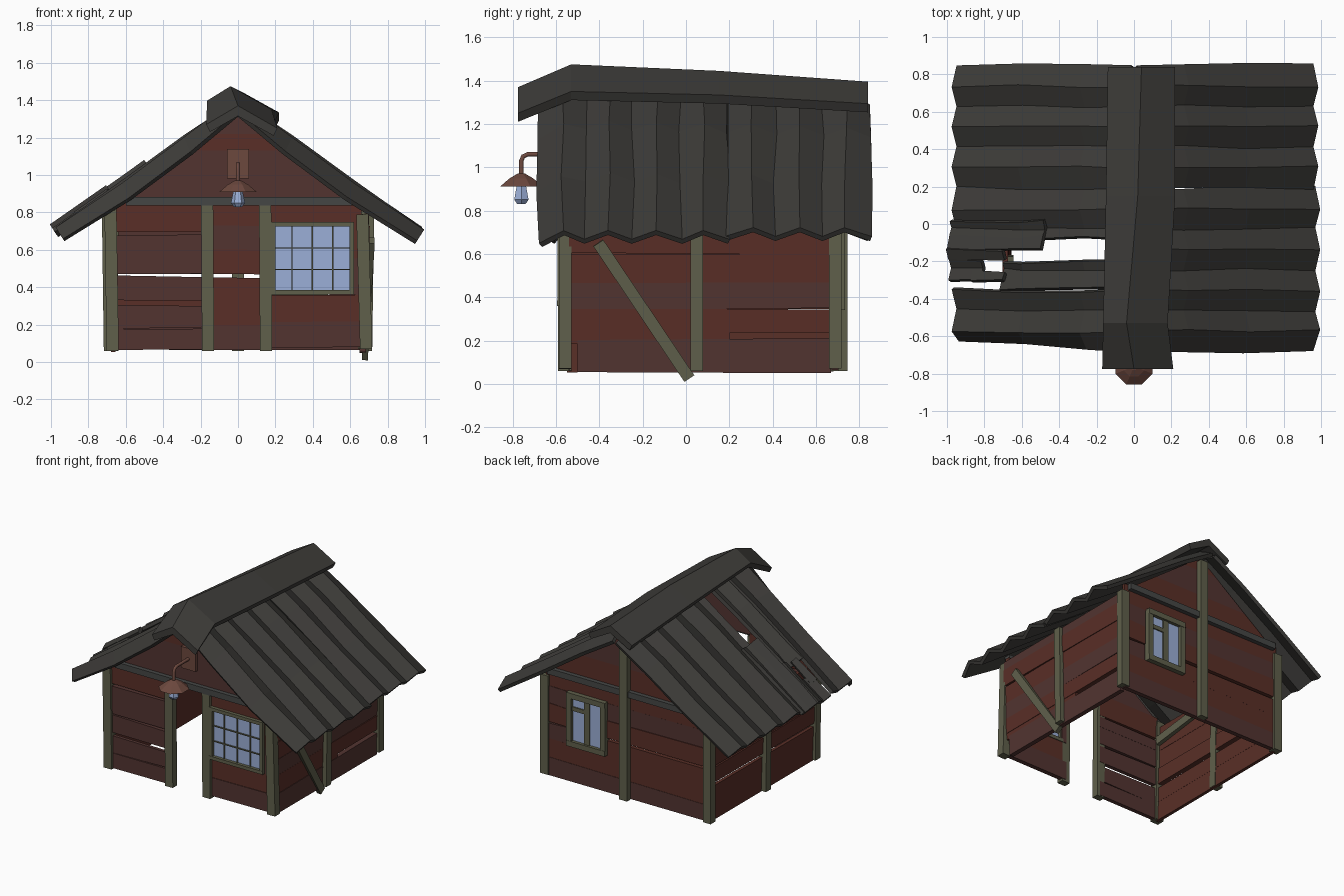
import bpy, bmesh, math, random
from mathutils import Vector as V

if "Cube" in bpy.data.objects:
    bpy.data.objects.remove(bpy.data.objects["Cube"])
random.seed(4)

def mat(name, *rgb):
    m = bpy.data.materials.new(name)
    m.diffuse_color = (*rgb, 1)
    m.use_nodes = True
    m.node_tree.nodes["Principled BSDF"].inputs["Base Color"].default_value = m.diffuse_color
    return m
RED, BROWN = mat("red_wood", .10, .028, .02), mat("brown_wood", .085, .034, .03)
POST, ROOF = mat("post_wood", .115, .115, .07), mat("roof_metal", .046, .044, .04)
BEAM = mat("dark_beam", .06, .062, .06)
GLASS, COPPER = mat("glass", .33, .43, .68), mat("copper", .15, .065, .048)

def finish(name, bm, *mats):
    me = bpy.data.meshes.new(name)
    bmesh.ops.recalc_face_normals(bm, faces=bm.faces)
    bm.to_mesh(me)
    bm.free()
    for m in mats:
        me.materials.append(m)
    ob = bpy.data.objects.new(name, me)
    bpy.context.collection.objects.link(ob)
    return ob

def prism(bm, a, b, slot=0):
    """Closed solid between two matching outlines."""
    va, vb = [bm.verts.new(p) for p in a], [bm.verts.new(p) for p in b]
    n = len(va)
    faces = [bm.faces.new(va), bm.faces.new(vb[::-1])]
    faces += [bm.faces.new((va[i], vb[i], vb[(i+1) % n], va[(i+1) % n])) for i in range(n)]
    for f in faces:
        f.material_index = slot

def bar(bm, p, q, wa, wb, slot=0):
    p, q = V(p), V(q)
    d = (q - p).normalized()
    ref = V((1, 0, 0)) if abs(d.x) < .9 else V((0, 1, 0))
    a = (ref - d * ref.dot(d)).normalized()
    b = d.cross(a)
    ring = [a*wa/2*s + b*wb/2*t for s, t in ((1, 1), (-1, 1), (-1, -1), (1, -1))]
    prism(bm, [p + r for r in ring], [q + r for r in ring], slot)

def beam(name, p, q, wa, wb, m=POST):
    bm = bmesh.new()
    bar(bm, p, q, wa, wb)
    return finish(name, bm, m)

# Plank walls: rows of slightly crooked boards, optionally split round a window
def j(s=.008):
    return random.uniform(-s, s)

def board(bm, place, u0, u1, z0, z1, t0=None, t1=None):
    t0, t1 = u0 if t0 is None else t0, u1 if t1 is None else t1
    k, d = (.0, .012) if t0 != u0 else (.007, .012 + abs(j(.006)))
    quad = [(u0, z0 + j(k)), (u1, z0 + j(k)), (t1, z1 + j(k)), (t0, z1 + j(k))]
    prism(bm, [place(u, z, -d) for u, z in quad], [place(u, z, d) for u, z in quad],
          random.randint(0, 1))

def wall(name, place, u0, u1, rows, hole=None, gaps={}):
    bm = bmesh.new()
    for i, (a, b) in enumerate(zip(rows, rows[1:])):
        b -= gaps.get(i, -.003)
        spans = [(u0, u1)]
        if hole and a < hole[3] - .02 and b > hole[2] + .02:
            spans = [(u0, hole[0]), (hole[1], u1)]
        for s, e in spans:
            board(bm, place, s, e, a, b)
    return finish(name, bm, RED, BROWN)

front = lambda u, z, d: V((u, -.553 + d, z))
back = lambda u, z, d: V((u, .688 + d, z))
right = lambda u, z, d: V((.665 + .03*z + d, u, z))
left = lambda u, z, d: V((-.665 - .03*z + d, u, z))
wall("front_wall_left", front, -.66, -.15, [.07, .18, .335, .475, .60, .69, .85],
     gaps={1: .03, 2: .018, 4: .008})
wall("front_wall_right", front, .15, .66, [.075, .21, .36, .56, .74, .85], (.19, .61, .37, .74))
wall("back_wall", back, -.67, .67, [.06, .19, .33, .47, .60, .73, .87], (.17, .49, .34, .73),
     gaps={2: .015})
wall("left_wall", left, -.55, .68, [.06, .20, .34, .47, .60, .70, .78], gaps={1: .028, 2: .012})
wall("right_wall_upper", right, -.54, .67, [.236, .345, .46, .60, .72, .79])
wall("right_wall_lower", right, -.5, .67, [.055, .205])
wall("right_wall_patch", right, -.54, .2, [.19, .25])

# Gables follow the roof slope
edge = lambda z: max(0.015, (1.322 - z) / .74)
for name, place in (("front_gable", front), ("back_gable", back)):
    bm = bmesh.new()
    rows = [.85, .95, 1.03, 1.13, 1.22, 1.31]
    for a, b in zip(rows, rows[1:]):
        board(bm, place, -edge(a), edge(a), a, b, -edge(b), edge(b))
    finish(name, bm, RED, BROWN)

# Posts, brace and cross beams
for n, x0, x1, y, z0, z1, depth in (
        ("front_left_post", -.67, -.682, -.557, .06, .83, .058),
        ("front_right_post", .685, .665, -.557, .07, .79, .058),
        ("door_left_post", -.16, -.165, -.565, .06, .84, .05),
        ("door_right_post", .15, .145, -.565, .06, .84, .05),
        ("back_left_post", -.675, -.675, .69, .06, .81, .058),
        ("back_right_post", .675, .675, .69, .07, .81, .058),
        ("back_centre_post", 0, 0, .725, .06, 1.28, .04),
        ("right_middle_post", .685, .695, .05, .06, .79, .058),
        ("left_middle_post", -.685, -.695, .05, .06, .79, .058)):
    beam(n, (x0, y, z0), (x1, y, z1), .065, depth)
beam("right_brace", (.678, .015, .025), (.715, -.405, .65), .032, .055)
beam("left_inner_rail", (-.655, -.53, .67), (-.66, -.17, .72), .03, .06)
beam("front_cross_beam", (-.6, -.575, .86), (.64, -.575, .86), .045, .045, BEAM)
beam("back_cross_beam", (-.64, .71, .855), (.64, .71, .855), .045, .045, BEAM)

# Windows: frame, panes and glazing bars
def window(name, x0, x1, z0, z1, y, f, bars):
    bm = bmesh.new()
    for z in (z0 + f/2, z1 - f/2):
        bar(bm, (x0, y, z), (x1, y, z), .06, f)
    for x in (x0 + f/2, x1 - f/2):
        bar(bm, (x, y, z0), (x, y, z1), f, .056)
    for a, c, b, d, t in bars:
        bar(bm, (a, y, c), (b, y, d), *((t, .03) if a == b else (.03, t)))
    finish(name + "_frame", bm, POST)
    beam(name + "_glass", (x0 + f/2, y, (z0 + z1)/2), (x1 - f/2, y, (z0 + z1)/2), .012, z1 - z0 - f, GLASS)
window("front_window", .175, .62, .36, .75, -.565, .025,
       [(x, .37, x, .74, .007) for x in (.289, .3975, .506)] +
       [(.18, z, .61, z, .007) for z in (.495, .61)])
window("back_window", .16, .48, .34, .74, .705, .04,
       [(.32, .35, .32, .73, .045), (.32, .62, .47, .62, .03)])

# Corrugated roof sheets: a zigzag swept down the slope, dipping at the front edge
PROFILE = [(.0, 1.355), (.27, 1.178), (.6, .94), (1.0, .66)]
def height(x):
    for (a, p), (b, q) in zip(PROFILE, PROFILE[1:]):
        if x <= b:
            return p + (q - p) * (x - a) / (b - a)
    return PROFILE[-1][1]

def sheet(name, side, ks, x0, x1, lift=0.0):
    xs = [x0] + [p[0] for p in PROFILE if x0 < p[0] < x1] + [x1]
    bm = bmesh.new()
    grid = []
    for k in ks:
        m = k % 2
        o = .024 * (2*m - 1 if m < 1 else 3 - 2*m) - (.018 if k == 0 else 0) + lift
        row = []
        for x in xs:
            y = -.68 + .109*k + (.07*x if side < 0 and k == 0 else 0) + j(.01)
            z = height(x) - .045 * (y + .2) * (1 - x)
            if x > .1:
                z -= .04 * max(0, 1 - k/2) * min(1, (1 - x)/.4)
            row.append(bm.verts.new((side * (x + .54*o), y, z + .84*o)))
        grid.append(row)
    for r, s in zip(grid, grid[1:]):
        for i in range(len(xs) - 1):
            bm.faces.new((r[i], s[i], s[i+1], r[i+1]))
    ob = finish(name, bm, ROOF)
    mod = ob.modifiers.new("thickness", 'SOLIDIFY')
    mod.thickness, mod.offset = .026, 0
sheet("right_roof_front", 1, range(0, 9), .02, .975)
sheet("right_roof_back", 1, range(8, 15), .02, .962, .006)
sheet("left_roof_front", -1, range(0, 4), .02, .955)
sheet("left_roof_short_strip", -1, [3, 4, 4.4], .02, .7)
sheet("left_roof_back", -1, [5.5] + list(range(6, 15)), .02, .955)
sheet("broken_roof_strip_upper", -1, [5, 5.6, 6, 6.4], .47, .97, .022)
sheet("broken_roof_strip_middle", -1, [4.5, 5], .67, .97, .03)
sheet("broken_roof_strip_lower", -1, [3.4, 4, 4.5], .8, .97, .025)
sheet("broken_roof_splinter", -1, [3.4, 3.9], .68, .85, .03)

# Bent ridge cap: one chevron section per station
bm = bmesh.new()
rings = []
for y, px, pz, lx, rx, s in ((-.775, -.0, 1.37, -.17, .21, .5), (-.53, -.04, 1.475, -.165, .18, .5),
                             (.15, .02, 1.445, -.15, .22, .48), (.84, .04, 1.395, -.14, .22, .48)):
    lz, rz = pz - s*(px - lx) - .015, pz - s*(rx - px) - .015
    sec = [(lx, lz), (px, pz), (rx, rz), (rx - .02, rz - .04), (px, pz - .055), (lx + .02, lz - .04)]
    rings.append([bm.verts.new((x, y, z)) for x, z in sec])
for a, b in zip(rings, rings[1:]):
    for i in range(6):
        bm.faces.new((a[i], a[(i+1) % 6], b[(i+1) % 6], b[i]))
for r in (rings[0], rings[-1]):
    bm.faces.new((r[0], r[1], r[4], r[5]))
    bm.faces.new((r[1], r[2], r[3], r[4]))
finish("ridge_cap", bm, ROOF)

# Lamp: wall plate, bent pipe, shade and bulb
beam("lamp_plate", (0, -.575, .98), (0, -.575, 1.14), .12, .03, COPPER)
cu = bpy.data.curves.new("lamp_pipe", 'CURVE')
cu.dimensions, cu.bevel_depth, cu.bevel_resolution, cu.use_fill_caps = '3D', .012, 1, True
pts = [(-.58, 1.06), (-.73, 1.06), (-.752, 1.05), (-.76, 1.03), (-.76, .95)]
sp = cu.splines.new('POLY')
sp.points.add(len(pts) - 1)
for p, (y, z) in zip(sp.points, pts):
    p.co = (0, y, z, 1)
cu.materials.append(COPPER)
bpy.context.collection.objects.link(bpy.data.objects.new("lamp_pipe", cu))

def lathe(name, prof, m, n=8):
    bm = bmesh.new()
    rs = [[bm.verts.new((r*math.sin(math.tau*(i+.5)/n), -.76 + r*math.cos(math.tau*(i+.5)/n), z))
           for i in range(n)] for r, z in prof]
    for a, b in zip(rs, rs[1:]):
        for i in range(n):
            bm.faces.new((a[i], a[(i+1) % n], b[(i+1) % n], b[i]))
    bm.faces.new(rs[0])
    bm.faces.new(rs[-1])
    finish(name, bm, m)
lathe("lamp_shade", [(.02, .97), (.06, .948), (.107, .91), (.035, .925)], COPPER)
lathe("lamp_bulb", [(.022, .925), (.03, .89), (.038, .85), (.022, .83)], GLASS, 6)
